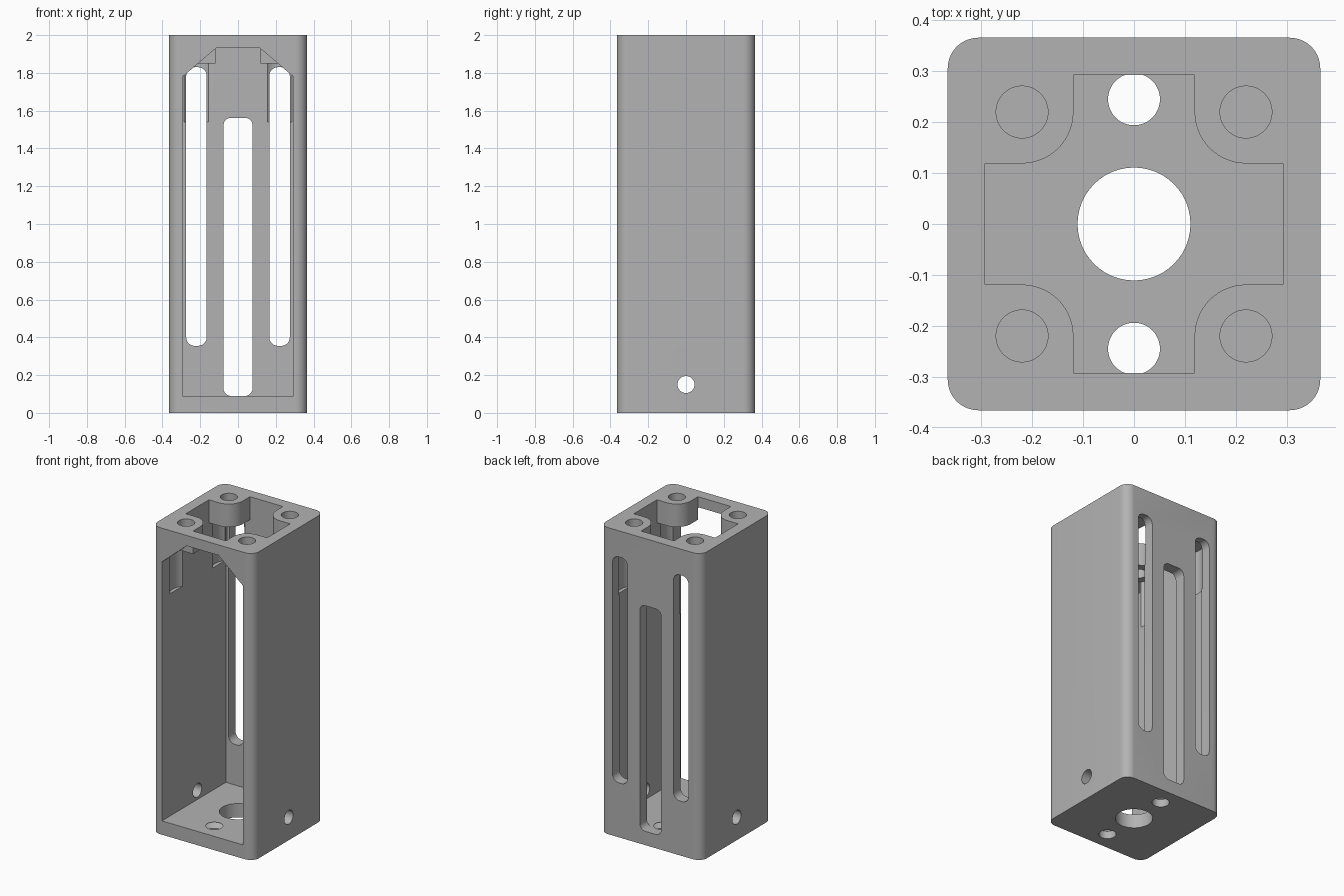
import bpy, bmesh, math
from mathutils import Vector

cube = bpy.data.objects.get("Cube")
if cube:
    bpy.data.objects.remove(cube, do_unlink=True)

HALF, INNER, FLOOR = 0.366, 0.293, 0.09
POST_BOTTOM, HEIGHT = 1.85, 2.0

grey = bpy.data.materials.new("Plain grey")
grey.use_nodes = True
colour = (0.45, 0.45, 0.45, 1)
grey.diffuse_color = colour
grey.node_tree.nodes["Principled BSDF"].inputs["Base Color"].default_value = colour


def to_object(name, bm):
    bmesh.ops.recalc_face_normals(bm, faces=bm.faces)
    mesh = bpy.data.meshes.new(name)
    bm.to_mesh(mesh)
    bm.free()
    mesh.materials.append(grey)
    ob = bpy.data.objects.new(name, mesh)
    bpy.context.collection.objects.link(ob)
    return ob


def prism(name, points, lo, hi, axis="z"):
    """Extrude a 2D outline along an axis; the outline is xy, xz or yz."""
    place = {"z": lambda a, b, t: (a, b, t),
             "y": lambda a, b, t: (a, t, b),
             "x": lambda a, b, t: (t, a, b)}[axis]
    bm = bmesh.new()
    face = bm.faces.new([bm.verts.new(place(a, b, lo)) for a, b in points])
    out = bmesh.ops.extrude_face_region(bm, geom=[face])
    shift = Vector(place(0, 0, hi - lo))
    bmesh.ops.translate(bm, vec=shift, verts=[v for v in out["geom"] if isinstance(v, bmesh.types.BMVert)])
    return to_object(name, bm)


def arc(cx, cy, r, start, end, steps=10):
    return [(cx + r * math.cos(math.radians(start + (end - start) * i / steps)),
             cy + r * math.sin(math.radians(start + (end - start) * i / steps)))
            for i in range(steps + 1)]


def circle(cx, cy, r):
    return arc(cx, cy, r, 0, 360, 48)[:-1]


def rounded(x0, x1, y0, y1, r):
    return (arc(x1 - r, y1 - r, r, 0, 90) + arc(x0 + r, y1 - r, r, 90, 180)
            + arc(x0 + r, y0 + r, r, 180, 270) + arc(x1 - r, y0 + r, r, 270, 360))


def box(a):
    return [(-a, -a), (a, -a), (a, a), (-a, a)]


housing = prism("housing", rounded(-HALF, HALF, -HALF, HALF, 0.06), 0, HEIGHT)


def cut(cutter):
    mod = housing.modifiers.new("cut", "BOOLEAN")
    mod.operation = "DIFFERENCE"
    mod.solver = "EXACT"
    mod.object = cutter
    bpy.context.view_layer.objects.active = housing
    bpy.ops.object.modifier_apply(modifier=mod.name)
    bpy.data.objects.remove(cutter, do_unlink=True)


# Main cavity, and the cross-shaped opening that leaves four corner posts
cut(prism("cavity", box(INNER), FLOOR, POST_BOTTOM))
quarter = [(INNER, 0.119)] + arc(0.22, 0.22, 0.101, 270, 180, 14) + [(0.119, INNER)]
cross = (quarter + [(-x, y) for x, y in reversed(quarter)]
         + [(-x, -y) for x, y in quarter] + [(x, -y) for x, y in reversed(quarter)])
cut(prism("top_opening", cross, POST_BOTTOM - 0.1, HEIGHT + 0.1))

# Front window with a chamfered top
window = [(-INNER, FLOOR), (INNER, FLOOR), (INNER, 1.78), (0.115, 1.932),
          (-0.115, 1.932), (-INNER, 1.78)]
cut(prism("front_window", window, -0.5, -INNER, "y"))

# Screw holes in the posts, with head clearance bitten into the walls below
for sx in (-1, 1):
    for sy in (-1, 1):
        cut(prism("post_hole", circle(sx * 0.22, sy * 0.22, 0.051), 1.7, HEIGHT + 0.1))
        cut(prism("head_clearance", circle(sx * 0.22, sy * 0.22, 0.098), 1.54, POST_BOTTOM))

# Back slots
cut(prism("middle_slot", rounded(-0.077, 0.077, FLOOR, 1.562, 0.04), 0.2, 0.5, "y"))
for s in (-1, 1):
    x = s * 0.22
    cut(prism("side_slot", rounded(x - 0.054, x + 0.054, 0.355, 1.83, 0.045), 0.2, 0.5, "y"))

# Cross hole through both side walls
cut(prism("side_hole", circle(0, 0.15, 0.045), -0.5, 0.5, "x"))

# Floor: centre hole and two countersunk holes
cut(prism("floor_hole", circle(0, 0, 0.111), -0.1, 0.2))
for s in (-1, 1):
    cut(prism("mount_hole", circle(0, s * 0.245, 0.051), -0.1, 0.1))
    bm = bmesh.new()
    bmesh.ops.create_cone(bm, cap_ends=True, segments=48, radius1=0.051, radius2=0.085, depth=0.04)
    bmesh.ops.translate(bm, vec=(0, s * 0.245, FLOOR - 0.02), verts=bm.verts)
    cut(to_object("countersink", bm))

bpy.ops.object.select_all(action="DESELECT")
housing.select_set(True)
bpy.context.view_layer.objects.active = housing
bpy.ops.object.shade_smooth_by_angle(angle=math.radians(30))
